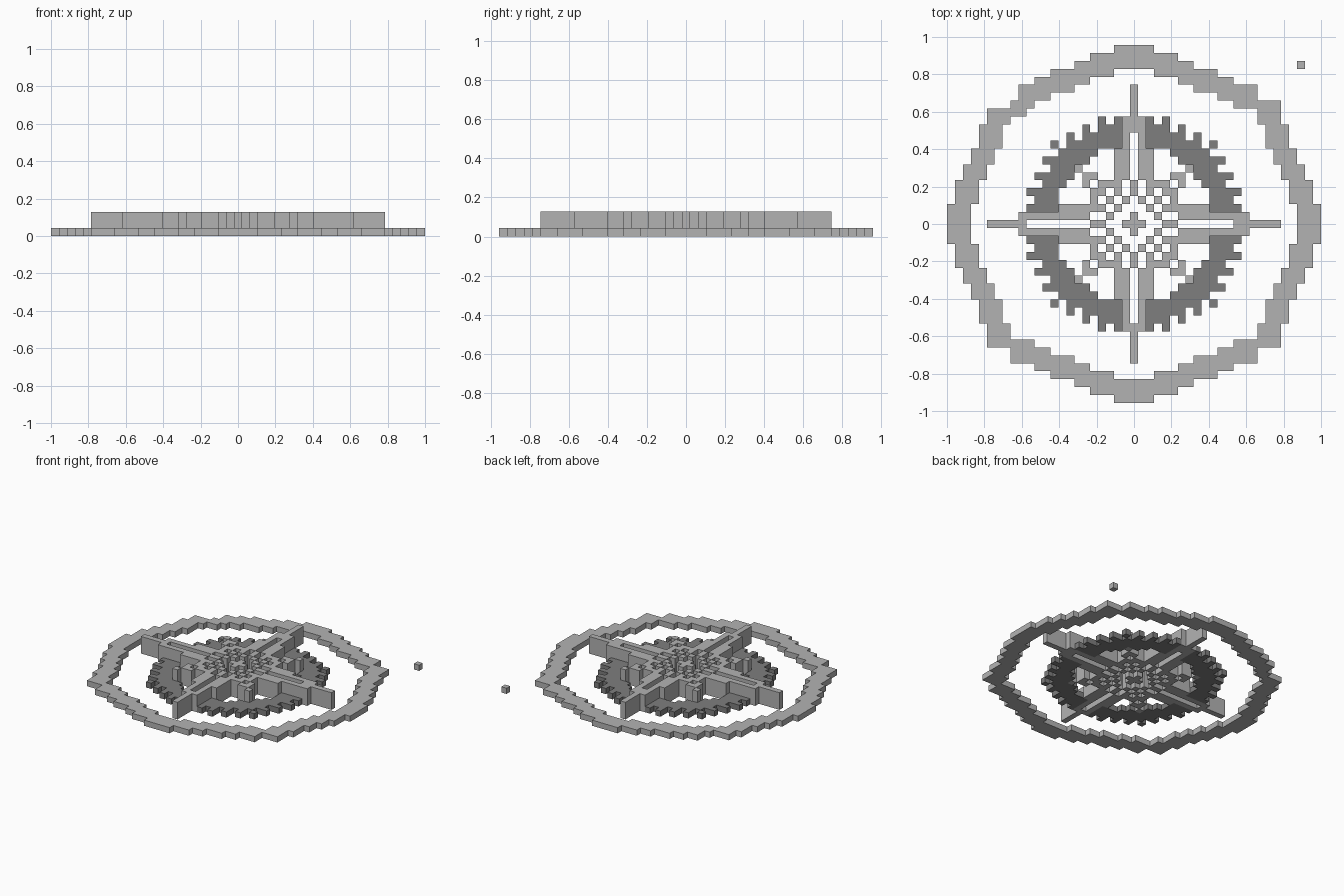
import bpy
import bmesh

if "Cube" in bpy.data.objects:
    bpy.data.objects.remove(bpy.data.objects["Cube"], do_unlink=True)

C = 2 / 47  # one block; the plan is 47 blocks wide


def material(name, grey):
    m = bpy.data.materials.new(name)
    m.use_nodes = True
    col = (grey, grey, grey, 1)
    m.diffuse_color = col
    bsdf = m.node_tree.nodes["Principled BSDF"]
    bsdf.inputs["Base Color"].default_value = col
    bsdf.inputs["Roughness"].default_value = 0.9
    return m


LIGHT = material("light grey", 0.45)
DARK = material("dark grey", 0.21)


def blocks(name, cells, height, mat):
    """Flat-topped block shape over a set of (column, row) cells, outer walls only."""
    bm = bmesh.new()
    made = {}

    def v(x, y, z):
        if (x, y, z) not in made:
            made[x, y, z] = bm.verts.new(((x - .5) * C, (y - .5) * C, z * C))
        return made[x, y, z]

    for i, j in sorted(cells):
        ring = [(i, j), (i + 1, j), (i + 1, j + 1), (i, j + 1)]
        bm.faces.new([v(x, y, height) for x, y in ring])
        bm.faces.new([v(x, y, 0) for x, y in reversed(ring)])
        for k, (dx, dy) in enumerate([(0, -1), (1, 0), (0, 1), (-1, 0)]):
            if (i + dx, j + dy) not in cells:
                a, b = ring[k], ring[(k + 1) % 4]
                bm.faces.new([v(*a, 0), v(*b, 0), v(*b, height), v(*a, height)])
    me = bpy.data.meshes.new(name)
    bm.to_mesh(me)
    bm.free()
    me.materials.append(mat)
    ob = bpy.data.objects.new(name, me)
    bpy.context.collection.objects.link(ob)
    return ob


def mirror4(cells):
    return {(sx * i, sy * j) for i, j in cells for sx in (1, -1) for sy in (1, -1)}


def swap(cells):
    return set(cells) | {(j, i) for i, j in cells}


def rect(x0, x1, y0, y1):
    return {(i, j) for i in range(x0, x1 + 1) for j in range(y0, y1 + 1)}


# Outer ring: stepped bands three blocks thick
ring = set()
start = 0
for end, top in [(2, 22), (5, 21), (7, 20), (10, 19), (12, 18), (15, 17)]:
    ring |= rect(start, end, top - 2, top)
    start = end + 1
start = 0
for end, side in [(2, 23), (5, 22), (7, 21), (9, 20), (12, 19), (15, 18)]:
    ring |= rect(side - 2, side, start, end)
    start = end + 1
ring = mirror4(ring)
# the back right corner of the ring is one block shorter
ring -= rect(-18, -15, 15, 15) | rect(-15, -15, 16, 17)
ring |= rect(-15, -14, 14, 15)
blocks("outer_ring", ring, 1, LIGHT)

# Toothed dark ring, split by the cross arms
gear = {(i, j) for i in range(2, 14) for j in range(2, 14) if 99 <= i * i + j * j <= 165}
gear |= swap([(2, 13), (4, 13), (6, 12), (8, 11), (10, 10)])
blocks("toothed_ring", mirror4(gear), 1, DARK)

# Cross arms: twin rails, end block and thin tip
horizontal = mirror4(rect(6, 14, 1, 1) | rect(4, 9, 2, 2) | rect(14, 18, 0, 0)) | {(13, 0)}
vertical = mirror4(rect(1, 1, 6, 13) | rect(2, 2, 4, 9) | rect(0, 0, 13, 17)) | {(0, 12)}
blocks("cross_arms", horizontal | vertical, 3, LIGHT)

# Hub: corner brackets and lattice pillars
brackets = swap([(3, 5), (4, 5), (4, 4)])
blocks("hub_brackets", mirror4(brackets), 3, LIGHT)
lattice = swap([(0, 0), (1, 0), (2, 2), (3, 1), (3, 3), (4, 0), (5, 0)])
blocks("hub_lattice", mirror4(lattice), 3, LIGHT)

# Diagonal pillars between hub and toothed ring
blocks("diagonal_pillars", mirror4(swap([(5, 6), (6, 6), (7, 7)])), 3, LIGHT)

# Single loose block beyond the ring
blocks("loose_block", {(21, 20)}, 1, LIGHT)
